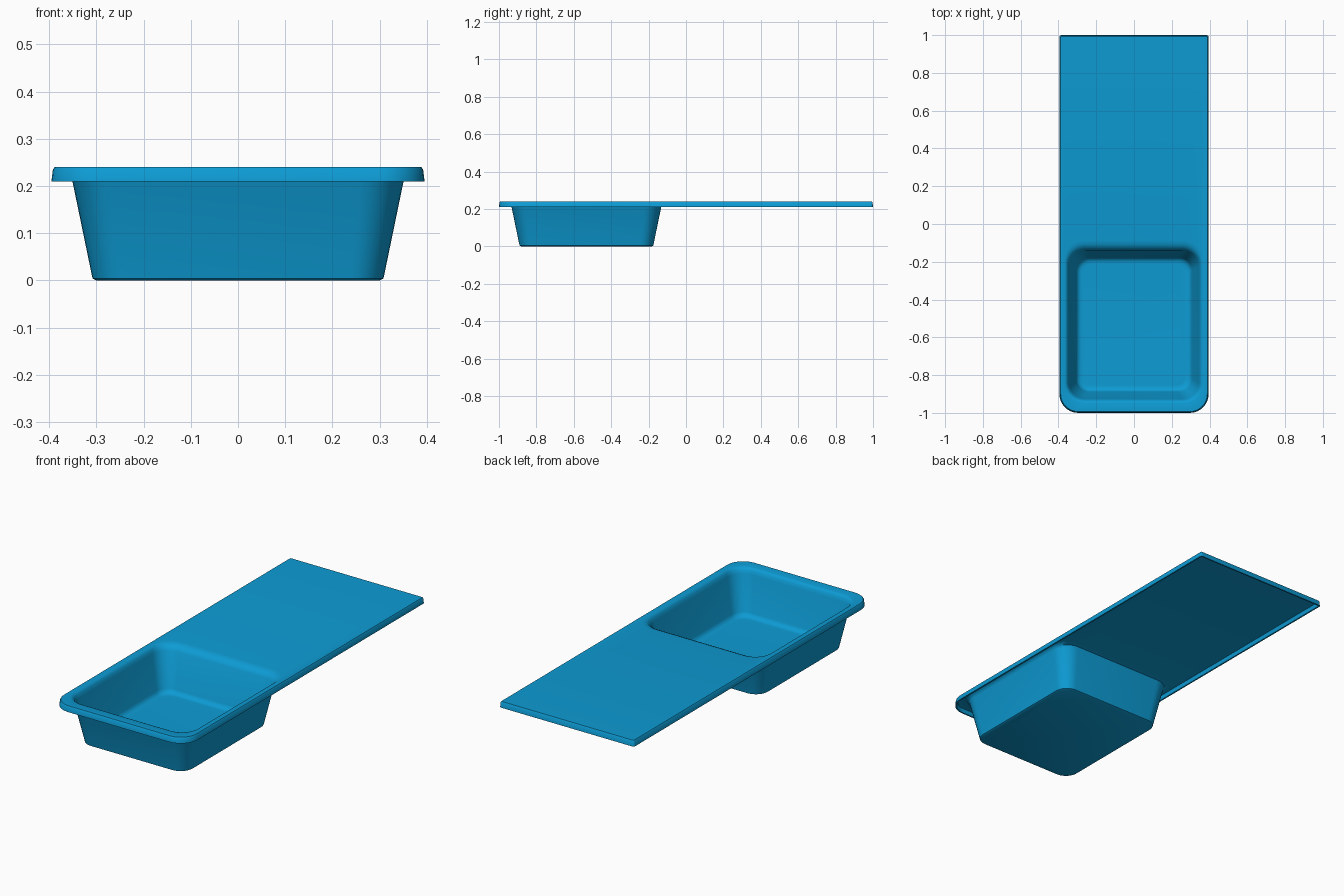
import bpy
import bmesh
import math

cube = bpy.data.objects.get("Cube")
if cube:
    bpy.data.objects.remove(cube, do_unlink=True)

blue = bpy.data.materials.new("bright blue")
blue.use_nodes = True
colour = (0.004, 0.33, 0.66, 1)
blue.diffuse_color = colour
blue.node_tree.nodes["Principled BSDF"].inputs["Base Color"].default_value = colour

STEPS = 8      # segments per rounded corner
SKIN = 0.008   # sheet thickness


def ring(bm, half, front, back, r_front, r_back, z):
    """Rounded rectangle, counter-clockwise from the back left corner."""
    verts = []
    for i, (sx, y, r) in enumerate(((1, back, r_back), (-1, back, r_back),
                                    (-1, front, r_front), (1, front, r_front))):
        cx = sx * (half - r)
        cy = y - r if y == back else y + r
        for s in range(STEPS + 1):
            a = math.pi / 2 * (i + s / STEPS)
            verts.append(bm.verts.new((cx + r * math.cos(a), cy + r * math.sin(a), z)))
    return verts


def rim(bm, inset, z):
    return ring(bm, 0.395 - inset, -1 + inset, 1 - inset, 0.1 - inset, 0.012 - inset, z)


def basin(bm, grow, z, back_extra=0.0):
    r = 0.07 + grow * 0.5
    return ring(bm, 0.308 + grow, -0.89 - grow, -0.175 + grow + back_extra, r, r, z)


bm = bmesh.new()

# Underside floor, outer basin wall, underside of the plate and inside of the lip
rings = [basin(bm, -0.008, 0), basin(bm, 0.0, 0.004), basin(bm, 0.043, 0.212),
         basin(bm, 0.048, 0.225), basin(bm, 0.06, 0.232, 0.02),
         rim(bm, 0.011, 0.232), rim(bm, SKIN, 0.21)]

# Outside of the lip and its softened top edge
rings += [rim(bm, 0.0, 0.21), rim(bm, 0.003, 0.235), rim(bm, 0.007, 0.24)]

# Rounded basin mouth, inner wall and rounded floor edge
rings += [basin(bm, 0.058, 0.24, 0.03), basin(bm, 0.05, 0.237, 0.018),
          basin(bm, 0.043, 0.229, 0.008), basin(bm, 0.036, 0.21),
          basin(bm, -0.002, 0.03), basin(bm, -0.009, 0.016),
          basin(bm, -0.022, 0.009), basin(bm, -0.035, 0.008)]

for a, b in zip(rings, rings[1:]):
    n = len(a)
    for i in range(n):
        j = (i + 1) % n
        bm.faces.new((a[i], a[j], b[j], b[i]))
bm.faces.new(rings[0][::-1])
bm.faces.new(rings[-1])
bmesh.ops.recalc_face_normals(bm, faces=bm.faces)

mesh = bpy.data.meshes.new("basin_tray")
bm.to_mesh(mesh)
bm.free()
mesh.materials.append(blue)
tray = bpy.data.objects.new("basin_tray", mesh)
bpy.context.collection.objects.link(tray)

bpy.ops.object.select_all(action='DESELECT')
tray.select_set(True)
bpy.context.view_layer.objects.active = tray
bpy.ops.object.shade_smooth_by_angle(angle=math.radians(50))
